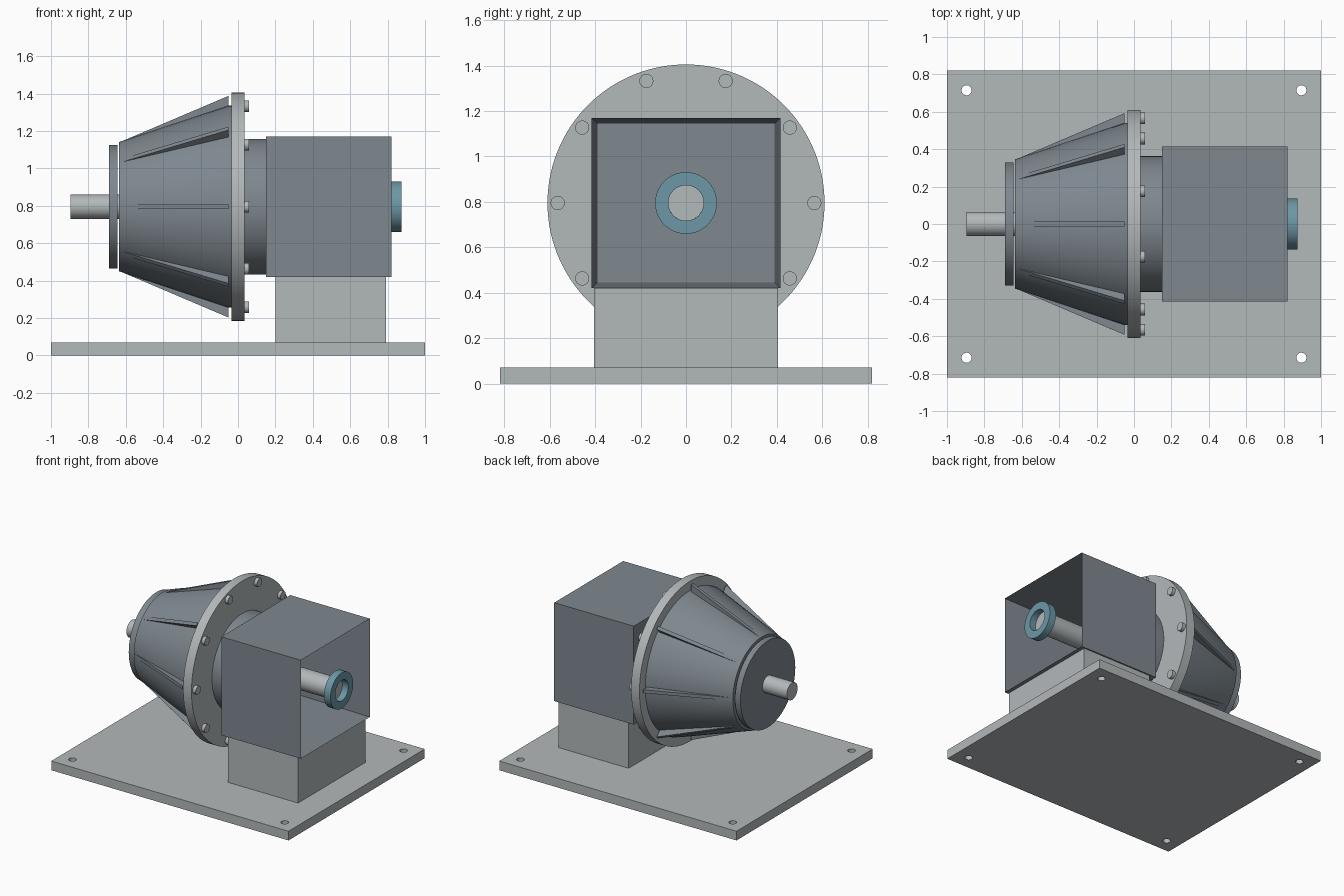
import bpy, bmesh, math
from mathutils import Matrix, Vector

old = bpy.data.objects.get("Cube")
if old:
    bpy.data.objects.remove(old, do_unlink=True)

AXIS_Z = 0.795


def material(name, rgb):
    m = bpy.data.materials.new(name)
    m.use_nodes = True
    m.diffuse_color = (*rgb, 1)
    m.node_tree.nodes["Principled BSDF"].inputs["Base Color"].default_value = (*rgb, 1)
    return m


LIGHT = material("light grey steel", (0.45, 0.48, 0.49))
SLATE = material("slate grey paint", (0.21, 0.245, 0.275))
TEAL = material("teal ring", (0.15, 0.31, 0.38))


def finish(name, bm, mat, smooth=False):
    bmesh.ops.recalc_face_normals(bm, faces=bm.faces)
    mesh = bpy.data.meshes.new(name)
    bm.to_mesh(mesh)
    bm.free()
    mesh.materials.append(mat)
    ob = bpy.data.objects.new(name, mesh)
    bpy.context.collection.objects.link(ob)
    if smooth:
        bpy.ops.object.select_all(action="DESELECT")
        ob.select_set(True)
        bpy.context.view_layer.objects.active = ob
        bpy.ops.object.shade_smooth_by_angle(angle=math.radians(30))
    return ob


def box(name, lo, hi, mat):
    lo, hi = Vector(lo), Vector(hi)
    bm = bmesh.new()
    bmesh.ops.create_cube(bm, size=1, matrix=Matrix.Translation((lo + hi) / 2)
                          @ Matrix.Diagonal((*(hi - lo), 1)))
    return finish(name, bm, mat)


def turned(name, profile, mat, y=0, z=AXIS_Z, steps=96, closed=False):
    """Revolve (x, radius) points about a line parallel to x."""
    bm = bmesh.new()
    vs = [bm.verts.new((px, y, z + r)) for px, r in profile]
    pairs = list(zip(vs, vs[1:])) + ([(vs[-1], vs[0])] if closed else [])
    edges = [bm.edges.new(p) for p in pairs]
    bmesh.ops.spin(bm, geom=vs + edges, cent=(0, y, z), axis=(1, 0, 0),
                   angle=math.tau, steps=steps)
    bmesh.ops.remove_doubles(bm, verts=bm.verts, dist=1e-5)
    return finish(name, bm, mat, True)


def rod(name, x0, x1, r, mat, **kw):
    return turned(name, [(x0, 0), (x0, r), (x1, r), (x1, 0)], mat, **kw)


# Base plate with four bolt holes
plate = box("base_plate", (-1, -0.82, 0), (1, 0.82, 0.07), LIGHT)
bm = bmesh.new()
for sx in (-1, 1):
    for sy in (-1, 1):
        bmesh.ops.create_cone(bm, cap_ends=True, segments=32, radius1=0.027, radius2=0.027,
                              depth=0.4, matrix=Matrix.Translation((sx * 0.895, sy * 0.715, 0)))
cutter = finish("hole_cutter", bm, LIGHT)
cutter.hide_render = True
cutter.hide_set(True)
cut = plate.modifiers.new("holes", "BOOLEAN")
cut.object = cutter
cut.solver = "EXACT"

# Pedestal and open-ended housing
box("pedestal", (0.2, -0.405, 0.07), (0.79, 0.405, 0.42), LIGHT)
housing = box("housing", (0.15, -0.415, 0.42), (0.82, 0.415, 1.17), SLATE)
bm = bmesh.new()
bm.from_mesh(housing.data)
mouth = [f for f in bm.faces if f.normal.x > 0.9]
bmesh.ops.inset_region(bm, faces=mouth, thickness=0.036)
bmesh.ops.translate(bm, verts=mouth[0].verts, vec=(-0.634, 0, 0))
bm.to_mesh(housing.data)
bm.free()

# Neck, flange and its ring of bolts
rod("neck", 0.03, 0.155, 0.363, SLATE)
rod("flange", -0.035, 0.035, 0.61, LIGHT, steps=128)
for i in range(10):
    a = math.tau * i / 10
    rod(f"flange_bolt_{i + 1}", 0.03, 0.06, 0.031, LIGHT, steps=24,
        y=0.565 * math.cos(a), z=AXIS_Z + 0.565 * math.sin(a))

# Tapered bell and end cap
turned("bell", [(-0.637, 0), (-0.637, 0.345), (-0.05, 0.54), (-0.03, 0.54), (-0.03, 0)], SLATE)
rod("end_cap", -0.69, -0.645, 0.33, SLATE)

# Eight wedge ribs around the bell
for i in range(8):
    bm = bmesh.new()
    face = bm.faces.new([bm.verts.new((x, -0.0125, r)) for x, r in
                         ((-0.63, 0.33), (-0.63, 0.346), (-0.052, 0.592), (-0.052, 0.52))])
    side = bmesh.ops.extrude_face_region(bm, geom=[face])["geom"]
    bmesh.ops.translate(bm, verts=[v for v in side if isinstance(v, bmesh.types.BMVert)],
                        vec=(0, 0.025, 0))
    bm.transform(Matrix.Translation((0, 0, AXIS_Z)) @ Matrix.Rotation(math.tau * i / 8, 4, "X"))
    finish(f"bell_rib_{i + 1}", bm, SLATE)

# Drive shafts and ring
rod("input_shaft", -0.895, -0.63, 0.065, LIGHT, steps=48)
rod("output_shaft", 0.18, 0.825, 0.078, LIGHT, steps=48)
turned("shaft_ring", [(0.82, 0.078), (0.82, 0.136), (0.875, 0.136), (0.875, 0.078)],
       TEAL, steps=64, closed=True)
